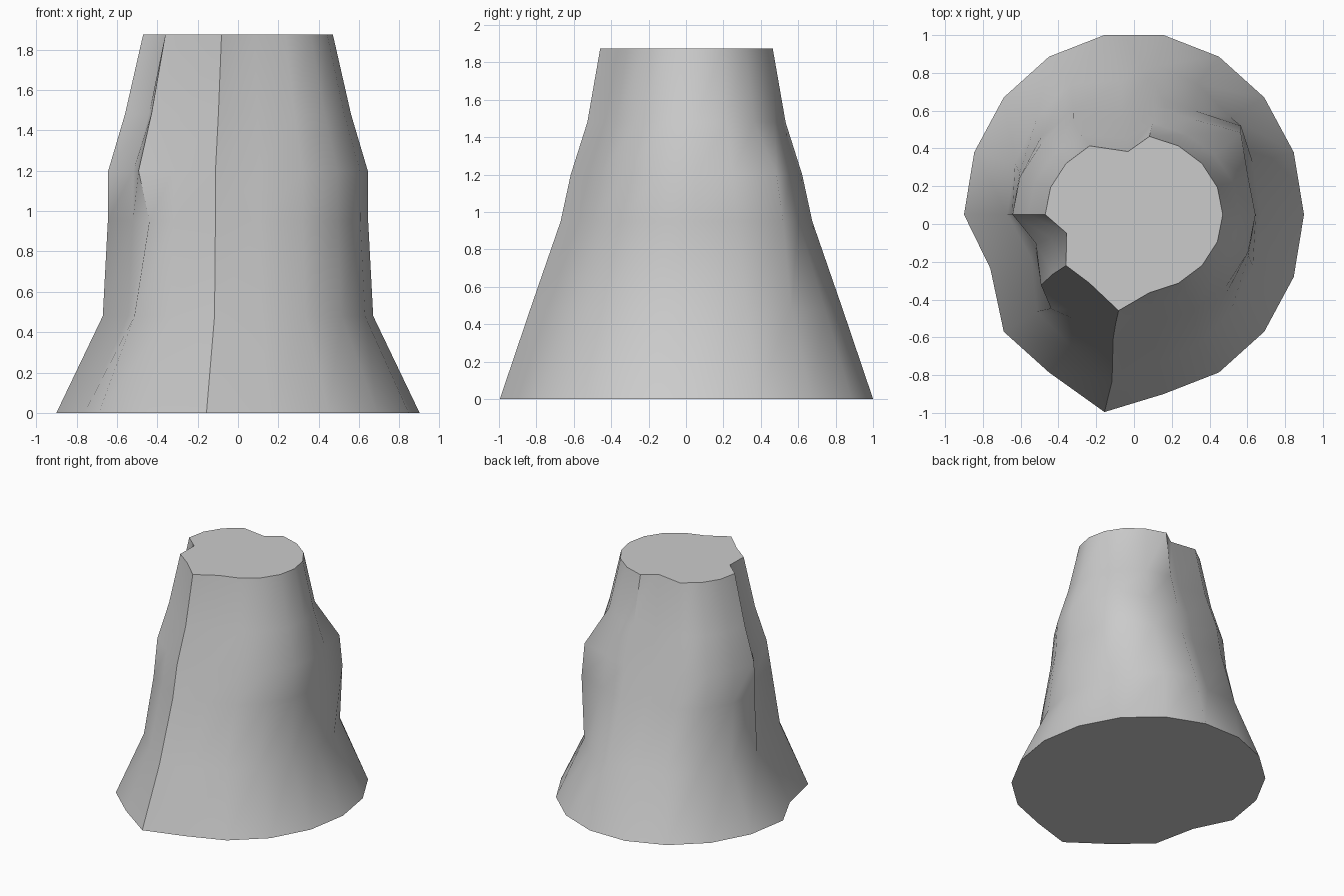
import bpy, bmesh, math

cube = bpy.data.objects.get("Cube")
if cube:
    bpy.data.objects.remove(cube, do_unlink=True)

SIDES = 18
CENTRE_Y = 0.05
# Each ring: height, half width, half depth
RINGS = [(0, 0.9, 0.965), (0.48, 0.67, 0.80), (0.95, 0.645, 0.635),
         (1.2, 0.643, 0.58), (1.48, 0.56, 0.49), (1.875, 0.47, 0.42)]
# Dents and ridges: column, rings affected, shift
ALL = range(len(RINGS))
SHIFTS = [(2, (2, 3), 0.073, 0.061),    # bulge on the back corner
          (5, ALL[1:], 0.05, -0.08),    # groove down the back
          (10, ALL, 0.085, 0.045),      # groove down the side
          (11, (2,), 0.055, -0.09),     # knot beside the groove
          (13, ALL, 0.0, -0.095)]       # ridge down the front

grey = bpy.data.materials.new("stone_grey")
grey.use_nodes = True
colour = (0.6, 0.6, 0.6, 1)
grey.diffuse_color = colour
grey.node_tree.nodes["Principled BSDF"].inputs["Base Color"].default_value = colour

# Stack of oval rings, pushed in and out along chosen columns
bm = bmesh.new()
rings = []
for z, rx, ry in RINGS:
    angles = [math.tau * i / SIDES for i in range(SIDES)]
    rings.append([bm.verts.new((rx * math.cos(a), CENTRE_Y + ry * math.sin(a), z))
                  for a in angles])
for column, levels, dx, dy in SHIFTS:
    for level in levels:
        rings[level][column].co.x += dx
        rings[level][column].co.y += dy

# Walls and flat caps
for low, high in zip(rings, rings[1:]):
    for i in range(SIDES):
        j = (i + 1) % SIDES
        bm.faces.new((low[i], low[j], high[j], high[i]))
bm.faces.new(rings[-1])
bm.faces.new(rings[0][::-1])

mesh = bpy.data.meshes.new("stump")
bm.to_mesh(mesh)
bm.free()
mesh.materials.append(grey)
stump = bpy.data.objects.new("stump", mesh)
bpy.context.collection.objects.link(stump)

# Smooth walls with crisp rims and groove edges
bpy.ops.object.select_all(action='DESELECT')
stump.select_set(True)
bpy.context.view_layer.objects.active = stump
bpy.ops.object.shade_smooth_by_angle(angle=math.radians(45))
